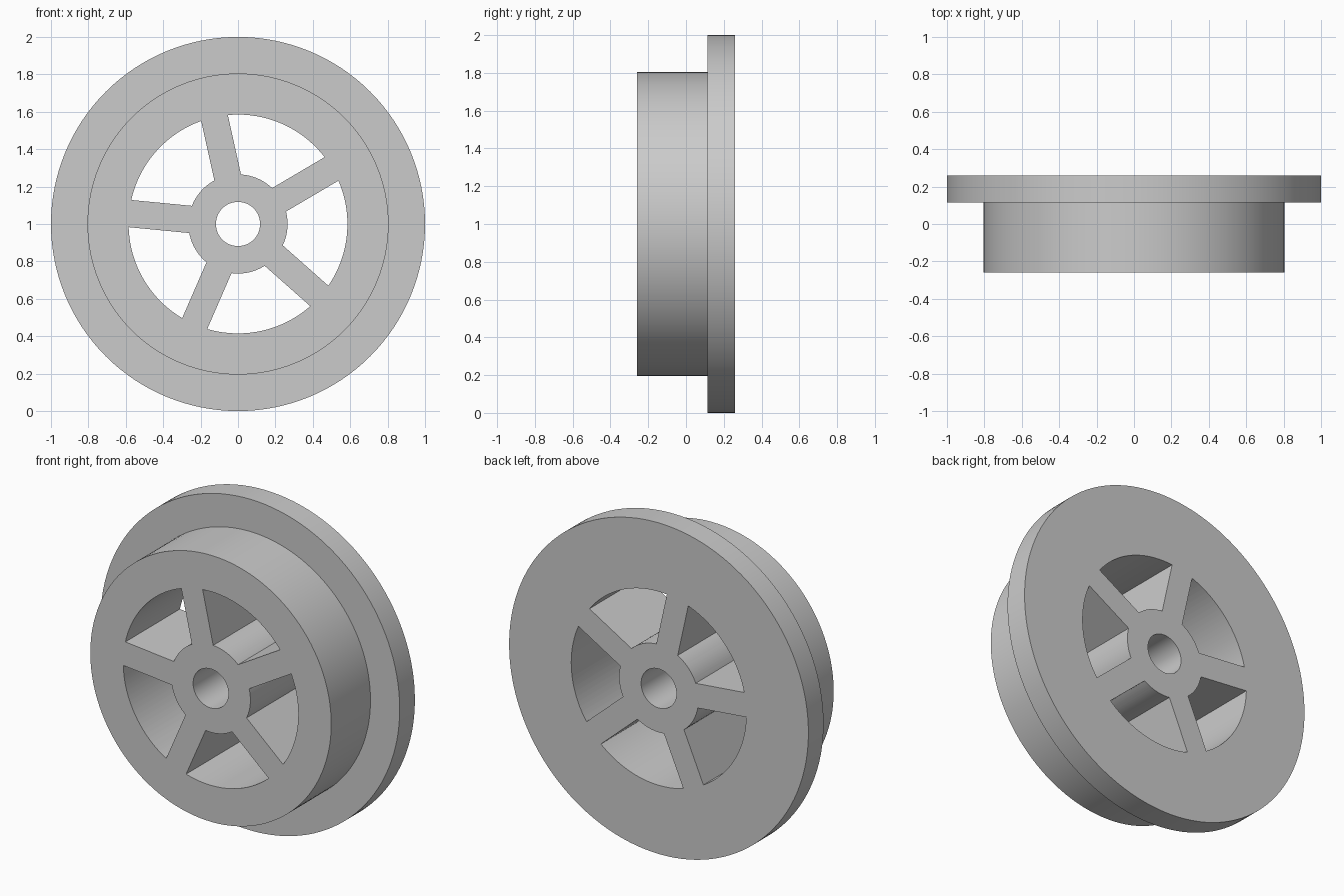
import bpy
import bmesh
from math import sin, cos, asin, pi, radians, tau

SEGMENTS = 128
BORE, HUB, WINDOW, BARREL, FLANGE = 0.118, 0.265, 0.585, 0.805, 1.0
FRONT, STEP, BACK = -0.26, 0.115, 0.26
SPOKES, FIRST_ANGLE, HALF_WIDTH = 5, radians(30.5), 0.073

if "Cube" in bpy.data.objects:
    bpy.data.objects.remove(bpy.data.objects["Cube"], do_unlink=True)

grey = bpy.data.materials.new("plain grey")
grey.use_nodes = True
colour = (0.6, 0.6, 0.6, 1)
grey.diffuse_color = colour
grey.node_tree.nodes["Principled BSDF"].inputs["Base Color"].default_value = colour


def make_object(name, bm):
    bmesh.ops.recalc_face_normals(bm, faces=bm.faces)
    mesh = bpy.data.meshes.new(name)
    bm.to_mesh(mesh)
    bm.free()
    mesh.materials.append(grey)
    obj = bpy.data.objects.new(name, mesh)
    bpy.context.collection.objects.link(obj)
    return obj


def point(radius, angle, y):
    return (radius * cos(angle), y, 1 + radius * sin(angle))


# Wheel body: stepped section turned around the axle
profile = [(BORE, FRONT), (BARREL, FRONT), (BARREL, STEP),
           (FLANGE, STEP), (FLANGE, BACK), (BORE, BACK)]
bm = bmesh.new()
rings = [[bm.verts.new(point(r, tau * i / SEGMENTS, y)) for r, y in profile]
         for i in range(SEGMENTS)]
for i, ring in enumerate(rings):
    after = rings[(i + 1) % SEGMENTS]
    for j in range(len(profile)):
        k = (j + 1) % len(profile)
        bm.faces.new((ring[j], ring[k], after[k], after[j]))
wheel = make_object("spoked_flanged_wheel", bm)


# Windows: one prism between each pair of parallel-sided spokes
def arc(radius, start, steps):
    inset = asin(HALF_WIDTH / radius)
    span = tau / SPOKES - 2 * inset
    return [(radius, start + inset + span * i / steps) for i in range(steps + 1)]


bm = bmesh.new()
for s in range(SPOKES):
    start = FIRST_ANGLE + s * tau / SPOKES
    outline = arc(WINDOW, start, 20) + arc(HUB, start, 12)[::-1]
    near = [bm.verts.new(point(r, a, FRONT - 0.1)) for r, a in outline]
    far = [bm.verts.new(point(r, a, BACK + 0.1)) for r, a in outline]
    bm.faces.new(near)
    bm.faces.new(far[::-1])
    for i in range(len(outline)):
        j = (i + 1) % len(outline)
        bm.faces.new((near[i], far[i], far[j], near[j]))
cutter = make_object("window_cutter", bm)
cutter.hide_render = True

# Cut the windows, then drop the cutter
cut = wheel.modifiers.new("windows", "BOOLEAN")
cut.operation = "DIFFERENCE"
cut.solver = "EXACT"
cut.object = cutter
bpy.ops.object.select_all(action="DESELECT")
wheel.select_set(True)
bpy.context.view_layer.objects.active = wheel
bpy.ops.object.modifier_apply(modifier=cut.name)
bpy.data.objects.remove(cutter, do_unlink=True)

# Smooth round walls with crisp rims
bpy.ops.object.shade_smooth_by_angle(angle=radians(30))
